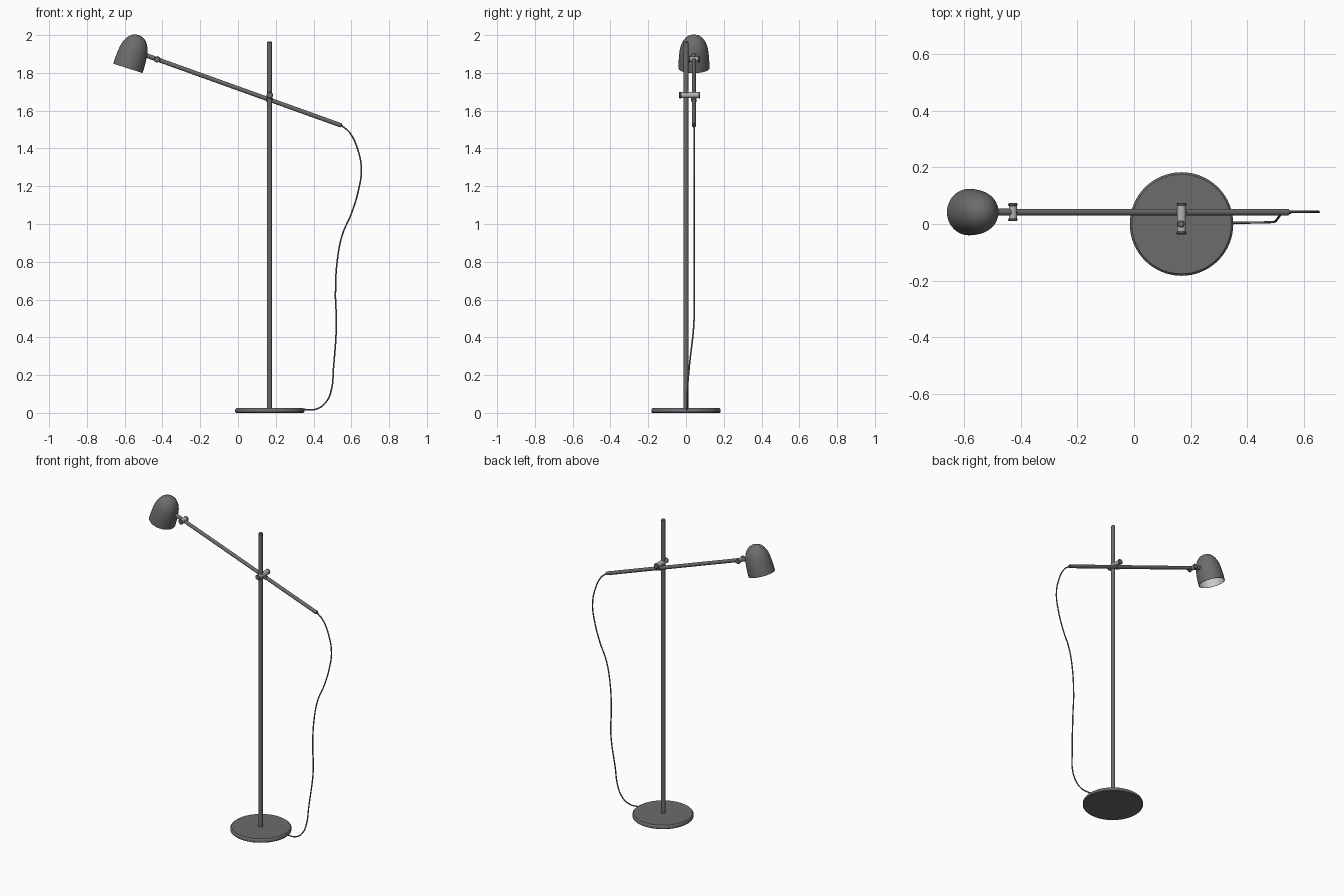
import bpy, bmesh, math
from mathutils import Vector, Matrix

if "Cube" in bpy.data.objects:
    bpy.data.objects.remove(bpy.data.objects["Cube"])


def material(name, value):
    m = bpy.data.materials.new(name)
    m.diffuse_color = (value, value, value, 1)
    m.use_nodes = True
    m.node_tree.nodes["Principled BSDF"].inputs["Base Color"].default_value = m.diffuse_color
    return m


DARK = material("dark_metal", 0.15)
LIGHT = material("light_metal", 0.45)
WHITE = material("white_inside", 0.8)


def lathe(name, profile, origin, axis, mat=DARK, sides=32, angle=35):
    """Spin a (radius, height) profile around an axis starting at origin."""
    bm = bmesh.new()
    vs = [bm.verts.new((r, 0, h)) for r, h in profile]
    edges = [bm.edges.new(p) for p in zip(vs, vs[1:])]
    bmesh.ops.spin(bm, geom=vs + edges, cent=(0, 0, 0), axis=(0, 0, 1),
                   angle=math.tau, steps=sides, use_duplicate=False)
    bmesh.ops.remove_doubles(bm, verts=bm.verts, dist=1e-5)
    bmesh.ops.recalc_face_normals(bm, faces=bm.faces)
    rot = Vector((0, 0, 1)).rotation_difference(Vector(axis).normalized())
    bm.transform(Matrix.Translation(origin) @ rot.to_matrix().to_4x4())
    me = bpy.data.meshes.new(name)
    bm.to_mesh(me)
    bm.free()
    ob = bpy.data.objects.new(name, me)
    bpy.context.collection.objects.link(ob)
    me.materials.append(mat)
    bpy.ops.object.select_all(action='DESELECT')
    bpy.context.view_layer.objects.active = ob
    ob.select_set(True)
    bpy.ops.object.shade_smooth_by_angle(angle=math.radians(angle))
    return ob


def rod(name, a, b, r, mat=DARK, bevel=0.003, sides=24):
    """Round bar with chamfered ends between two points."""
    a, b = Vector(a), Vector(b)
    L = (b - a).length
    return lathe(name, [(0, 0), (r - bevel, 0), (r, bevel), (r, L - bevel),
                        (r - bevel, L), (0, L)], a, b - a, mat, sides)


def knuckle(name, x, z, y0, y1, r):
    """Light cross barrel along y with a darker cap on each end."""
    rod(name + "_barrel", (x, y0 + .004, z), (x, y1 - .004, z), r - .002, LIGHT)
    rod(name + "_front_cap", (x, y0, z), (x, y0 + .011, z), r, DARK)
    rod(name + "_back_cap", (x, y1 - .011, z), (x, y1, z), r, DARK)


PX, AY = 0.166, 0.042      # pole x, arm y


def on_arm(x):
    return Vector((x, AY, 1.876 - 0.359 * (x + 0.44)))


# Base with rounded rim and a screw recess underneath
lathe("base", [(0, .004), (.012, .004), (.012, 0), (.179, 0), (.183, .004),
               (.183, .017), (.181, .021), (.176, .025), (0, .025)],
      (PX + .002, 0, 0), (0, 0, 1), sides=64)

# Upright pole and tilted arm
rod("pole", (PX, 0, .02), (PX, 0, 1.965), .013)
rod("arm", on_arm(-.42), on_arm(.548), .0115)
rod("arm_end_plug", on_arm(.54), on_arm(.556), .006, bevel=.002)

# Clamp joining pole and arm
knuckle("clamp", PX + .002, 1.682, -.037, .075, .0175)
rod("clamp_collar", on_arm(PX - .015), on_arm(PX + .015), .0145)

# Joint and stem holding the shade
j = on_arm(-.428)
knuckle("shade_joint", j.x, j.z, AY - .032, AY + .032, .0165)
rod("shade_stem", on_arm(-.51), on_arm(-.428), .012)

# Domed shade: outer shell and pale lining
axis = (.305, 0, .952)
mouth = Vector((-.583, AY, 1.824))
dome = [(.082, 0), (.0815, .03), (.0795, .065), (.077, .09), (.073, .113),
        (.067, .132), (.058, .150), (.046, .166), (.032, .177),
        (.016, .183), (0, .185)]
lathe("shade", [(.079, 0)] + dome, mouth, axis, sides=48)
lining = lathe("shade_lining", [(r * .963, h * .963) for r, h in dome],
               mouth, axis, WHITE, sides=48)
lining.data.flip_normals()

# Hanging power cable
pts = [(.55, .043, 1.52), (.59, .043, 1.485), (.632, .043, 1.40),
       (.653, .043, 1.29), (.638, .043, 1.18), (.60, .043, 1.055),
       (.553, .043, .945), (.526, .043, .81), (.516, .043, .627),
       (.521, .042, .48), (.505, .016, .23), (.495, .008, .125),
       (.468, .006, .06), (.42, .005, .022), (.34, .004, .018)]
cu = bpy.data.curves.new("cable", 'CURVE')
cu.dimensions = '3D'
cu.bevel_depth = .004
cu.bevel_resolution = 2
cu.resolution_u = 8
cu.use_fill_caps = True
sp = cu.splines.new('BEZIER')
sp.bezier_points.add(len(pts) - 1)
for bp, p in zip(sp.bezier_points, pts):
    bp.co = p
    bp.handle_left_type = bp.handle_right_type = 'AUTO'
cu.materials.append(DARK)
bpy.context.collection.objects.link(bpy.data.objects.new("cable", cu))
